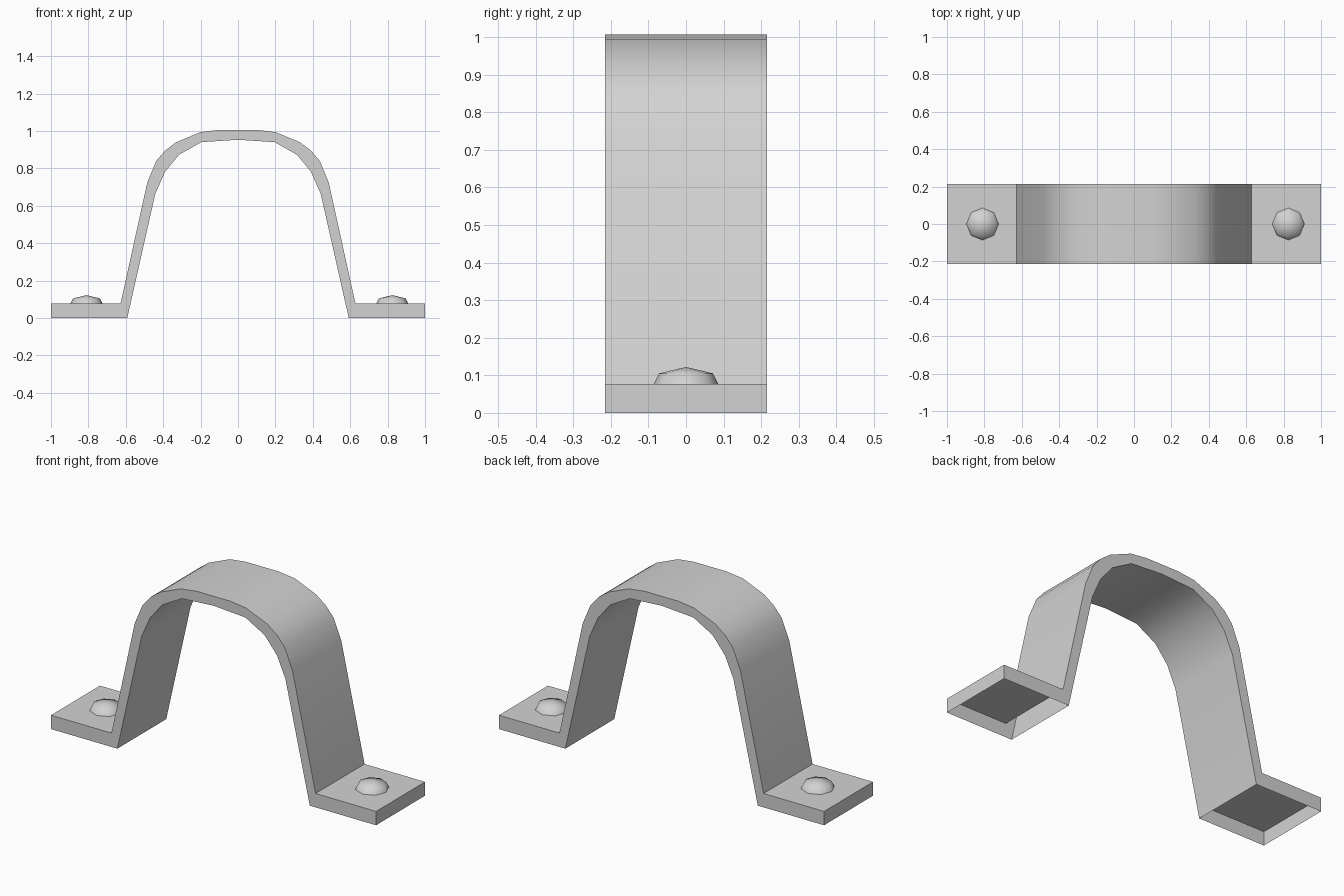
import bpy
import bmesh
from math import cos, sin, tau, radians

cube = bpy.data.objects.get("Cube")
if cube:
    bpy.data.objects.remove(cube, do_unlink=True)

HALF_WIDTH = 0.215
FOOT_TOP = 0.077

# Single grey metal
metal = bpy.data.materials.new("grey_metal")
metal.use_nodes = True
colour = (0.65, 0.65, 0.65, 1)
metal.diffuse_color = colour
metal.node_tree.nodes["Principled BSDF"].inputs["Base Color"].default_value = colour


def add_object(name, bm, smooth_angle):
    mesh = bpy.data.meshes.new(name)
    bm.to_mesh(mesh)
    bm.free()
    mesh.materials.append(metal)
    obj = bpy.data.objects.new(name, mesh)
    bpy.context.collection.objects.link(obj)
    bpy.ops.object.select_all(action="DESELECT")
    obj.select_set(True)
    bpy.context.view_layer.objects.active = obj
    bpy.ops.object.shade_smooth_by_angle(angle=radians(smooth_angle))
    return obj


def mirrored(half):
    """Complete a half profile, listed from +x to the middle."""
    return half + [(-x, z) for x, z in reversed(half) if x > 0]


# Strap: feet and arch in one profile, with the feet open underneath
outer = mirrored([(1, 0), (1, FOOT_TOP), (0.628, FOOT_TOP), (0.485, 0.725),
                  (0.437, 0.84), (0.39, 0.895), (0.33, 0.94), (0.2, 0.994),
                  (0.1, 1.006)])
inner = mirrored([(0.592, 0), (0.442, 0.665), (0.39, 0.782), (0.315, 0.873),
                  (0.196, 0.94), (0, 0.953)])
profile = outer + inner[::-1]

bm = bmesh.new()
front = [bm.verts.new((x, -HALF_WIDTH, z)) for x, z in profile]
back = [bm.verts.new((x, HALF_WIDTH, z)) for x, z in profile]
bm.faces.new(front[::-1])
bm.faces.new(back)
for i in range(len(profile)):
    j = (i + 1) % len(profile)
    if profile[i][1] == 0 and profile[j][1] == 0:
        continue  # open underside of a foot
    bm.faces.new((front[i], front[j], back[j], back[i]))
# Outward normals despite the open undersides
bmesh.ops.recalc_face_normals(bm, faces=bm.faces[:])
add_object("strap", bm, 30)


# Rivets: low eight-sided domes
def add_rivet(name, x):
    bm = bmesh.new()
    rings = []
    for radius, z in ((0.086, FOOT_TOP), (0.072, 0.105)):
        rings.append([bm.verts.new((x + radius * cos(tau * i / 8),
                                    radius * sin(tau * i / 8), z))
                      for i in range(8)])
    apex = bm.verts.new((x, 0, 0.122))
    low, high = rings
    for i in range(8):
        j = (i + 1) % 8
        bm.faces.new((low[i], low[j], high[j], high[i]))
        bm.faces.new((high[i], high[j], apex))
    add_object(name, bm, 80)


add_rivet("right_rivet", -0.81)
add_rivet("left_rivet", 0.825)
